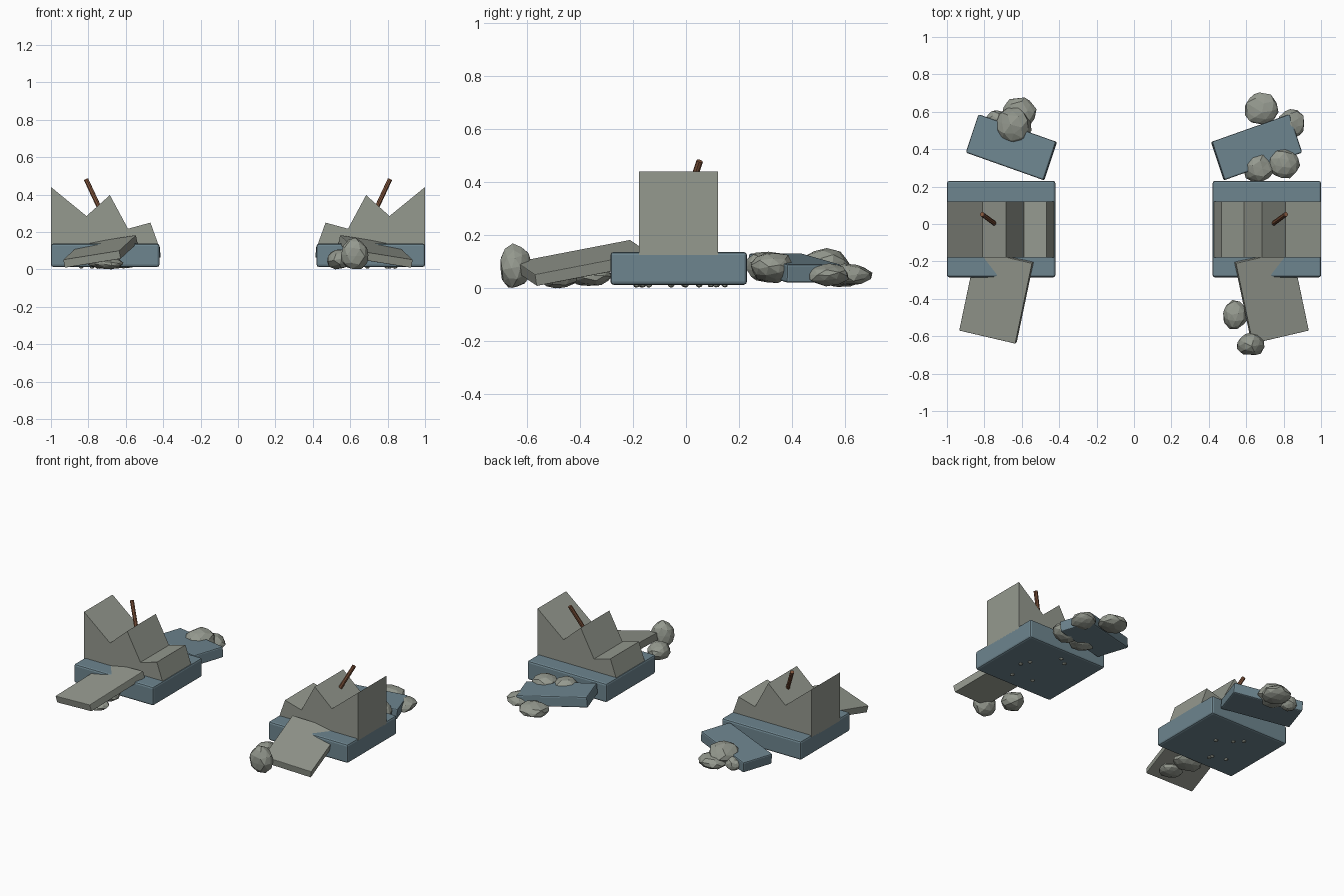
import bpy, bmesh, random
from mathutils import Vector, Matrix

random.seed(4)
if "Cube" in bpy.data.objects:
    bpy.data.objects.remove(bpy.data.objects["Cube"], do_unlink=True)


def material(name, rgb):
    m = bpy.data.materials.new(name)
    m.use_nodes = True
    m.diffuse_color = (*rgb, 1)
    m.node_tree.nodes["Principled BSDF"].inputs["Base Color"].default_value = (*rgb, 1)
    return m


STONE = material("grey stone", (0.30, 0.32, 0.275))
SLATE = material("blue slate", (0.155, 0.235, 0.275))
RUST = material("rusty iron", (0.22, 0.09, 0.045))


def finish(bm, name, mat, bevel=0):
    bmesh.ops.recalc_face_normals(bm, faces=bm.faces)
    me = bpy.data.meshes.new(name)
    bm.to_mesh(me)
    bm.free()
    me.materials.append(mat)
    ob = bpy.data.objects.new(name, me)
    bpy.context.collection.objects.link(ob)
    if bevel:
        mod = ob.modifiers.new("Bevel", 'BEVEL')
        mod.width, mod.segments = bevel, 2
    return ob


def slab(name, mat, corner, u, v, thick, bevel):
    """Box hanging below a top face given by a corner and two edges."""
    corner, u, v = Vector(corner), Vector(u), Vector(v)
    n = u.cross(v).normalized()
    if n.z < 0:
        n = -n
    bm = bmesh.new()
    top = [bm.verts.new(p) for p in (corner, corner + u, corner + u + v, corner + v)]
    face = bm.faces.new(top)
    low = bmesh.ops.extrude_face_region(bm, geom=[face])["geom"]
    bmesh.ops.translate(bm, vec=-n * thick,
                        verts=[g for g in low if isinstance(g, bmesh.types.BMVert)])
    # the starting face stays as the other cap
    if face not in bm.faces:
        bm.faces.new(top)
    return finish(bm, name, mat, bevel)


def rock(name, centre, size):
    """Faceted, slightly uneven boulder."""
    bm = bmesh.new()
    bmesh.ops.create_icosphere(bm, subdivisions=2, radius=1)
    turn = Matrix.Rotation(random.uniform(0, 6), 3, Vector((1, random.random(), 0.5)))
    for v in bm.verts:
        p = turn @ v.co * random.uniform(0.88, 1.05)
        v.co = [c + s * q for c, s, q in zip(centre, size, p)]
        v.co.z = max(v.co.z, 0)
    return finish(bm, name, STONE)


def rod(name, a, b, radius):
    a, b = Vector(a), Vector(b)
    d = b - a
    bm = bmesh.new()
    bmesh.ops.create_cone(bm, cap_ends=True, segments=8, radius1=radius, radius2=radius,
                          depth=d.length, matrix=Matrix.Translation((a + b) / 2)
                          @ d.to_track_quat('Z', 'Y').to_matrix().to_4x4())
    return finish(bm, name, RUST)


# Broken wall outline, seen from the front
WALL = [(1, 0.12), (1, 0.44), (0.81, 0.285), (0.685, 0.397), (0.588, 0.217),
        (0.468, 0.25), (0.425, 0.13), (0.425, 0.12)]

for side, s in (("left", 1), ("right", -1)):
    # Foundation block
    slab(side + "_foundation", SLATE, (s * 0.42, -0.285, 0.137),
         (s * 0.58, 0, 0), (0, 0.515, 0), 0.124, 0.012)

    # Jagged wall stub
    bm = bmesh.new()
    front = [bm.verts.new((s * x, -0.178, z)) for x, z in WALL]
    back = [bm.verts.new((s * x, 0.12, z)) for x, z in WALL]
    bm.faces.new(front)
    bm.faces.new(back[::-1])
    for i in range(len(WALL)):
        j = (i + 1) % len(WALL)
        bm.faces.new((front[i], front[j], back[j], back[i]))
    finish(bm, side + "_broken_wall", STONE)

    # Bent reinforcing rod
    rod(side + "_iron_rod", (s * 0.70, -0.03, 0.24), (s * 0.812, 0.052, 0.48), 0.0125)

    # Fallen slabs in front and behind
    slab(side + "_front_slab", STONE, (s * 0.635, -0.64, 0.1),
         (s * 0.30, 0.07, -0.048), (s * -0.09, 0.43, 0.083), 0.045, 0.003)
    slab(side + "_back_slab", SLATE, (s * 0.485, 0.235, 0.132),
         (s * 0.415, 0.147, -0.042), (s * -0.068, 0.205, 0), 0.07, 0.008)

    # Pebbles poking out under the foundation
    for k in range(6):
        rock(f"{side}_pebble_{k}",
             (s * random.uniform(0.6, 0.84), random.uniform(-0.2, 0.16), 0.013),
             (0.013, 0.013, 0.01))

# Rubble
RUBBLE = {
    "left_back_rock_a": ((0.68, 0.615, 0.05), (0.1, 0.09, 0.042)),
    "left_back_rock_b": ((0.84, 0.535, 0.05), (0.075, 0.085, 0.042)),
    "left_near_rock_a": ((0.665, 0.30, 0.08), (0.09, 0.08, 0.06)),
    "left_near_rock_b": ((0.80, 0.325, 0.08), (0.09, 0.085, 0.06)),
    "left_front_rock_a": ((0.54, -0.485, 0.055), (0.07, 0.08, 0.058)),
    "left_front_rock_b": ((0.625, -0.645, 0.082), (0.08, 0.062, 0.085)),
    "right_back_rock_a": ((-0.645, 0.525, 0.085), (0.1, 0.1, 0.065)),
    "right_back_rock_b": ((-0.615, 0.59, 0.05), (0.095, 0.095, 0.045)),
    "right_back_rock_c": ((-0.74, 0.56, 0.05), (0.055, 0.05, 0.045)),
    "right_under_rock_a": ((-0.72, -0.36, 0.045), (0.1, 0.08, 0.04)),
    "right_under_rock_b": ((-0.69, -0.48, 0.03), (0.08, 0.07, 0.03)),
}
for name, (centre, size) in RUBBLE.items():
    rock(name, centre, size)
